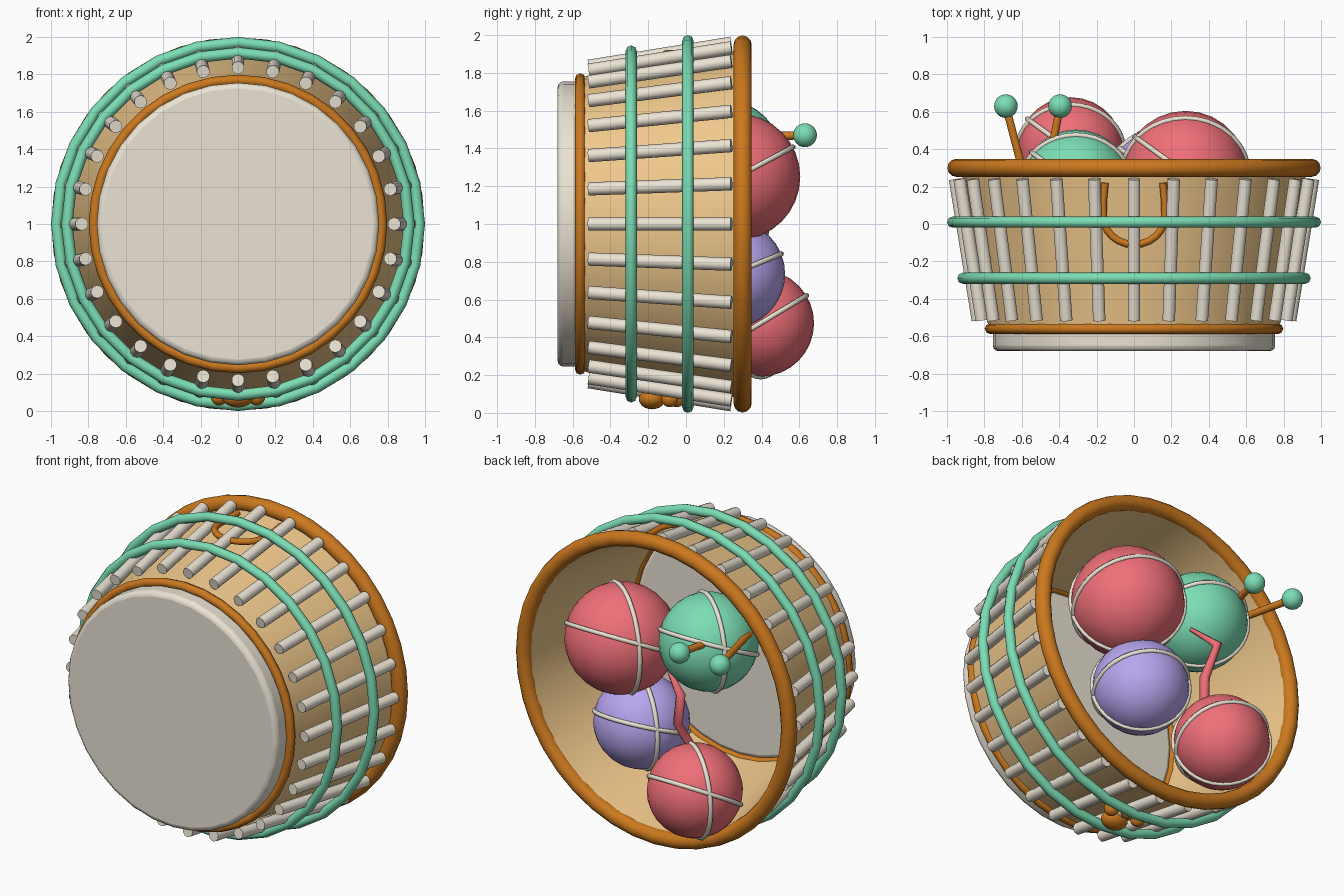
import bpy, bmesh, math
from mathutils import Vector

if "Cube" in bpy.data.objects:
    bpy.data.objects.remove(bpy.data.objects["Cube"])

def mat(name, r, g, b):
    m = bpy.data.materials.new(name)
    m.diffuse_color = (r, g, b, 1)
    m.use_nodes = True
    m.node_tree.nodes["Principled BSDF"].inputs["Base Color"].default_value = m.diffuse_color
    return m

TAN = mat("tan", .87, .58, .26)
ORANGE = mat("orange", .60, .19, .013)
MINT = mat("mint", .20, .73, .46)
RED = mat("red", .87, .16, .19)
LILAC = mat("lilac", .48, .38, .87)
CREAM = mat("cream", .83, .77, .66)

def finish(name, m, angle=50):
    o = bpy.context.object
    o.name = name
    o.data.materials.append(m)
    bpy.ops.object.shade_smooth_by_angle(angle=math.radians(angle))
    return o

def ring(name, m, loc, major, minor, axis=(0, 1, 0), seg=28, sides=8):
    rot = Vector(axis).to_track_quat('Z', 'Y').to_euler()
    bpy.ops.mesh.primitive_torus_add(location=loc, rotation=rot, major_radius=major,
        minor_radius=minor, major_segments=seg, minor_segments=sides)
    return finish(name, m, 80)

def ball(name, m, loc, r, scale=(1, 1, 1)):
    bpy.ops.mesh.primitive_uv_sphere_add(location=loc, radius=r, segments=28, ring_count=16)
    o = finish(name, m)
    o.scale = scale
    return o

def rod(name, m, a, b, r, sides=10):
    a, b = Vector(a), Vector(b)
    bpy.ops.mesh.primitive_cylinder_add(vertices=sides, radius=r, depth=(b - a).length,
        location=(a + b) / 2, rotation=(b - a).to_track_quat('Z', 'Y').to_euler())
    return finish(name, m)

def tube(name, m, pts, r, radii=None, kind='POLY', res=2):
    c = bpy.data.curves.new(name, 'CURVE')
    c.dimensions = '3D'
    c.bevel_depth, c.bevel_resolution, c.use_fill_caps = r, res, True
    s = c.splines.new(kind)
    s.points.add(len(pts) - 1)
    for i, p in enumerate(pts):
        s.points[i].co = (*p, 1)
        s.points[i].radius = radii[i] if radii else 1
    o = bpy.data.objects.new(name, c)
    bpy.context.collection.objects.link(o)
    c.materials.append(m)
    return o

# Tapered basket wall: a closed thin profile spun round the y axis
N = 32
profile = [(.775, -.57), (.925, .30), (.905, .30), (.755, -.57)]
bm = bmesh.new()
loops = [[bm.verts.new((r * math.sin(t), y, 1 + r * math.cos(t))) for r, y in profile]
         for t in (2 * math.pi * i / N for i in range(N))]
for i in range(N):
    p, q = loops[i], loops[(i + 1) % N]
    for j in range(4):
        k = (j + 1) % 4
        bm.faces.new((p[j], p[k], q[k], q[j]))
bmesh.ops.recalc_face_normals(bm, faces=bm.faces)
me = bpy.data.meshes.new("basket_wall")
bm.to_mesh(me)
bm.free()
wall = bpy.data.objects.new("basket_wall", me)
bpy.context.collection.objects.link(wall)
bpy.context.view_layer.objects.active = wall
wall.select_set(True)
finish("basket_wall", TAN)

# Rounded base disc
bpy.ops.mesh.primitive_cylinder_add(vertices=32, radius=.755, depth=.13,
    location=(0, -.615, 1), rotation=(math.pi / 2, 0, 0))
base = finish("base_disc", CREAM)
bev = base.modifiers.new("round", 'BEVEL')
bev.width, bev.segments, bev.limit_method = .03, 3, 'ANGLE'

# Rim, base ring and two hoops
ring("rim", ORANGE, (0, .30, 1), .95, .048, seg=40, sides=12)
ring("base_ring", ORANGE, (0, -.56, 1), .77, .028, seg=36)
ring("upper_hoop", MINT, (0, .01, 1), .97, .03)
ring("lower_hoop", MINT, (0, -.29, 1), .915, .03)

# Slats round the wall
for i in range(28):
    t = 2 * math.pi * i / 28
    s, c = math.sin(t), math.cos(t)
    rod(f"slat_{i}", CREAM, (.835 * s, -.515, 1 + .835 * c),
        (.957 * s, .24, 1 + .957 * c), .035)

# Loop handle on the upper side
loop = [(.155, .22, 1.905), (.165, .12, 1.90), (.165, .05, 1.90)]
arc = [(.165 * math.cos(a), .04 - .15 * math.sin(a), 1.90)
       for a in (math.pi * k / 12 for k in range(1, 12))]
tube("loop_handle", ORANGE, loop + arc + [(-x, y, z) for x, y, z in reversed(loop)], .02)

# Pad badge on the lower side
ball("badge_pad", ORANGE, (0, -.18, .075), .07, (1.2, 1, .8))
for i, (x, y) in enumerate([(-.1, -.085), (0, -.05), (.1, -.085)]):
    ball(f"badge_toe_{i}", ORANGE, (x, y, .075), .045)

# Balls, each wrapped by two bands
balls = [("large_red_ball", RED, (.275, .27, 1.25), .335, 28),
         ("mint_ball", MINT, (-.31, .21, 1.36), .295, 26),
         ("lilac_ball", LILAC, (.15, .24, .735), .285, 22),
         ("small_red_ball", RED, (-.34, .395, .475), .283, 31)]
for name, m, loc, r, tilt in balls:
    ball(name, m, loc, r)
    a = math.radians(tilt)
    ring(name + "_tilted_band", CREAM, loc, r, .015, (0, -math.sin(a), math.cos(a)), 36, 6)
    ring(name + "_upright_band", CREAM, loc, r, .015, (.57, .785, 0), 36, 6)

# Two feelers on the mint ball
for i, (a, b) in enumerate([((-.56, .15, 1.46), (-.685, .63, 1.47)),
                            ((-.46, .30, 1.46), (-.395, .63, 1.47))]):
    rod(f"feeler_stick_{i}", ORANGE, a, b, .022)
    ball(f"feeler_tip_{i}", MINT, b, .063)

# Kinked tail on the small red ball
tube("tail", RED, [(-.27, .32, .70), (-.215, .39, .87), (-.27, .44, 1.09), (-.13, .36, 1.18)],
     .03, radii=[1, 1, 1, .4], res=1)
